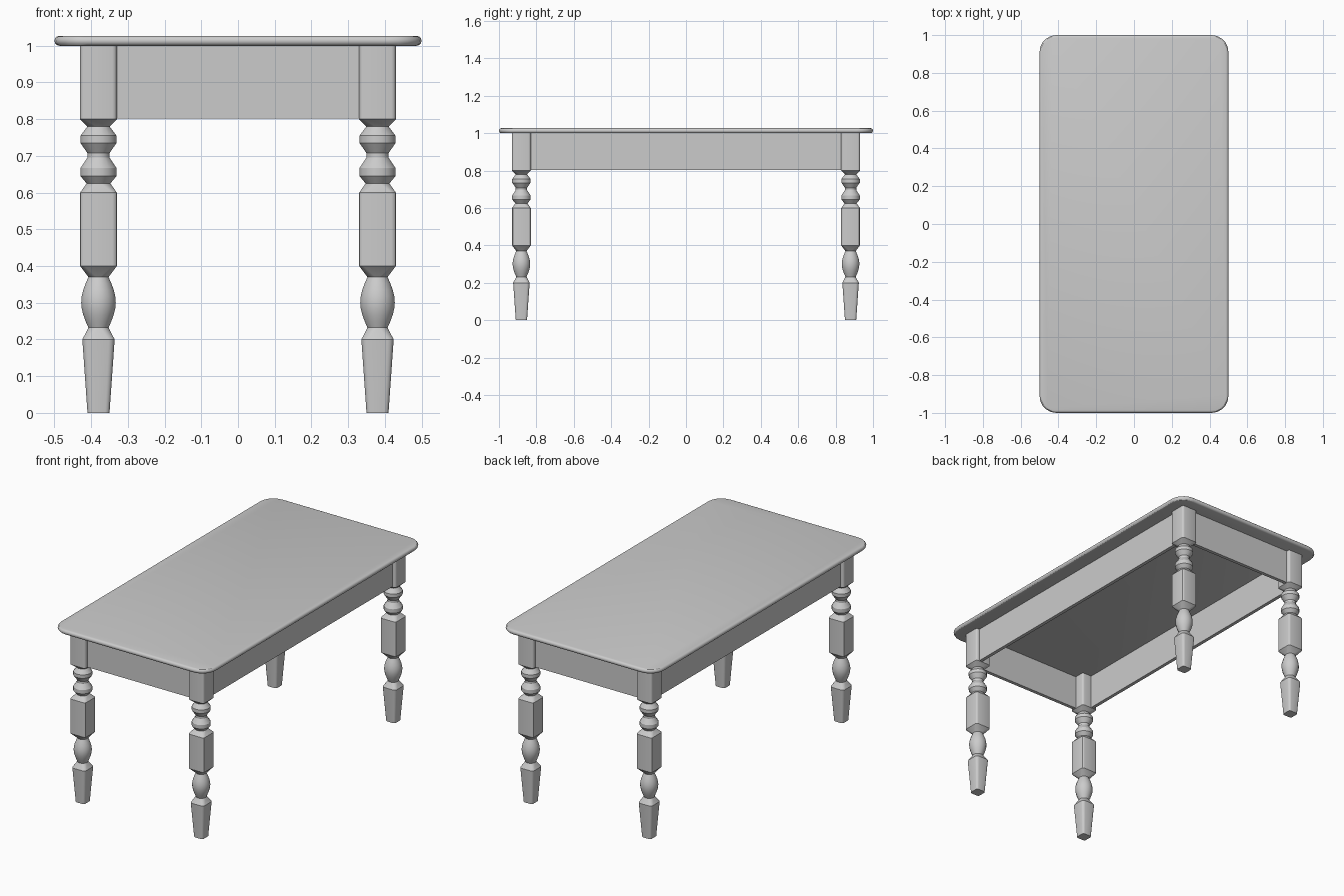
import bpy, bmesh, math

if "Cube" in bpy.data.objects:
    bpy.data.objects.remove(bpy.data.objects["Cube"])


def corner_ring(hx, hy, r, angles):
    """Rounded rectangle outline, one arc per corner."""
    pts = []
    for q, (sx, sy) in enumerate([(1, 1), (-1, 1), (-1, -1), (1, -1)]):
        for a in angles:
            t = math.radians(a + 90 * q)
            pts.append((sx * (hx - r) + r * math.cos(t),
                        sy * (hy - r) + r * math.sin(t)))
    return pts


def loft(name, rings, loc=(0, 0, 0)):
    """Skin a stack of (outline, z) rings and cap both ends."""
    bm = bmesh.new()
    loops = [[bm.verts.new((x, y, z)) for x, y in pts] for pts, z in rings]
    for a, b in zip(loops, loops[1:]):
        n = len(a)
        for i in range(n):
            j = (i + 1) % n
            bm.faces.new((a[i], a[j], b[j], b[i]))
    bm.faces.new(loops[0][::-1])
    bm.faces.new(loops[-1])
    mesh = bpy.data.meshes.new(name)
    bm.to_mesh(mesh)
    bm.free()
    ob = bpy.data.objects.new(name, mesh)
    bpy.context.collection.objects.link(ob)
    ob.location = loc
    bpy.ops.object.select_all(action='DESELECT')
    ob.select_set(True)
    bpy.context.view_layer.objects.active = ob
    bpy.ops.object.shade_smooth_by_angle(angle=math.radians(30))
    return ob


def block(h, c):
    return corner_ring(h, h, c, (0, 30, 60, 90))


def turned(r):
    return corner_ring(r, r, r, (11.25, 33.75, 56.25, 78.75))


# Table top with rounded corners and a rounded edge
top_h, edge = 1.027, 0.0135
rings = []
for k in range(7):
    t = math.radians(-90 + 30 * k)
    inset = edge * (1 - math.cos(t))
    rings.append((corner_ring(0.5 - inset, 1 - inset, 0.09 - inset,
                              [90 * i / 5 for i in range(6)]),
                  top_h - edge + edge * math.sin(t)))
loft("table_top", rings)

# Leg profile: tapered foot, bulb, square block, two turned rings, top block
leg = [(block(0.030, 0.012), 0.0), (block(0.044, 0.016), 0.2), (turned(0.028), 0.232)]
for k in range(1, 8):
    s = k / 8
    leg.append((turned(0.028 + 0.020 * math.sin(math.pi * s)), 0.232 + 0.138 * s))
leg += [(turned(0.028), 0.37), (block(0.05, 0.012), 0.4), (block(0.05, 0.012), 0.6),
        (turned(0.033), 0.625), (turned(0.05), 0.645), (turned(0.05), 0.667),
        (turned(0.031), 0.695), (turned(0.031), 0.708), (turned(0.05), 0.735),
        (turned(0.05), 0.755), (turned(0.031), 0.78), (block(0.05, 0.012), 0.8),
        (block(0.05, 0.012), 1.002)]
for side, sx in (("left", -1), ("right", 1)):
    for end, sy in (("front", -1), ("back", 1)):
        loft(f"{end}_{side}_leg", leg, (sx * 0.38, sy * 0.88, 0))


# Apron boards between the legs
def board(name, hx, hy, loc):
    bpy.ops.mesh.primitive_cube_add(size=2, location=loc)
    ob = bpy.context.object
    ob.name = name
    ob.scale = (hx, hy, 0.1)
    bpy.ops.object.transform_apply(location=False, rotation=False, scale=True)


for s, end, side in ((-1, "front", "left"), (1, "back", "right")):
    board(f"{end}_apron", 0.34, 0.01, (0, s * 0.90, 0.902))
    board(f"{side}_apron", 0.01, 0.84, (s * 0.40, 0, 0.902))
